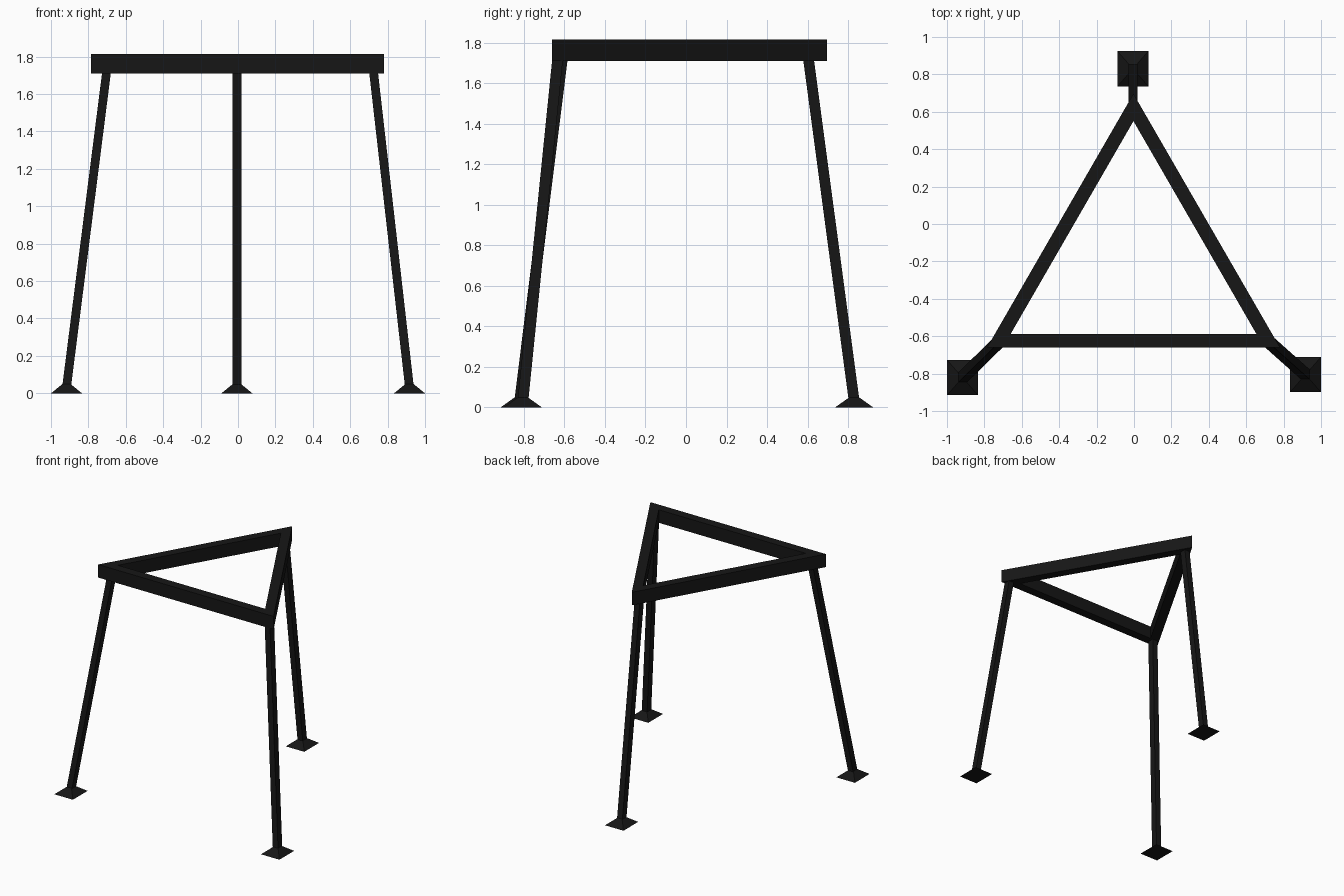
import bpy, bmesh
from mathutils import Vector

if "Cube" in bpy.data.objects:
    bpy.data.objects.remove(bpy.data.objects["Cube"])

black = bpy.data.materials.new("black_paint")
black.diffuse_color = (0.008, 0.008, 0.008, 1)
black.use_nodes = True
black.node_tree.nodes["Principled BSDF"].inputs["Base Color"].default_value = black.diffuse_color


def finish(name, bm):
    bmesh.ops.recalc_face_normals(bm, faces=bm.faces)
    mesh = bpy.data.meshes.new(name)
    bm.to_mesh(mesh)
    bm.free()
    mesh.materials.append(black)
    bpy.context.collection.objects.link(bpy.data.objects.new(name, mesh))


def loft(name, rings):
    """Closed solid through rings of equal length."""
    bm = bmesh.new()
    loops = [[bm.verts.new(p) for p in ring] for ring in rings]
    n = len(loops[0])
    for a, b in zip(loops, loops[1:]):
        for i in range(n):
            j = (i + 1) % n
            bm.faces.new((a[i], a[j], b[j], b[i]))
    bm.faces.new(loops[0])
    bm.faces.new(loops[-1])
    finish(name, bm)


def rect(x, y, z, w, d):
    return [(x + sx * w / 2, y + sy * d / 2, z)
            for sx, sy in ((-1, -1), (1, -1), (1, 1), (-1, 1))]


# Triangular top frame: three mitred beams
Z0, Z1, BEAM = 1.71, 1.815, 0.073
outer = [Vector(p) for p in ((-0.786, -0.661), (0.781, -0.661), (-0.003, 0.696))]
center = sum(outer, Vector((0, 0))) / 3
inradius = center.y - outer[0].y
inner = [center + (p - center) * (1 - BEAM / inradius) for p in outer]
for i, name in enumerate(("front_beam", "right_beam", "left_beam")):
    j = (i + 1) % 3
    ends = [[(*outer[k], Z0), (*inner[k], Z0), (*inner[k], Z1), (*outer[k], Z1)]
            for k in (i, j)]
    loft(name, ends)

# Splayed legs with pyramid feet: (name, foot centre, top centre)
LEG_W, LEG_D, FOOT_W, FOOT_D, FOOT_H = 0.047, 0.053, 0.165, 0.188, 0.05
for name, (fx, fy), (tx, ty) in (
        ("left", (-0.917, -0.821), (-0.703, -0.611)),
        ("right", (0.917, -0.805), (0.725, -0.634)),
        ("back", (-0.006, 0.83), (-0.006, 0.605))):
    loft(name + "_leg", [rect(fx, fy, 0.03, LEG_W, LEG_D),
                         rect(tx, ty, Z0 + 0.005, LEG_W, LEG_D)])
    loft(name + "_foot", [rect(fx, fy, 0, FOOT_W, FOOT_D),
                          rect(fx, fy, FOOT_H, LEG_W * 0.9, LEG_D * 0.9)])
